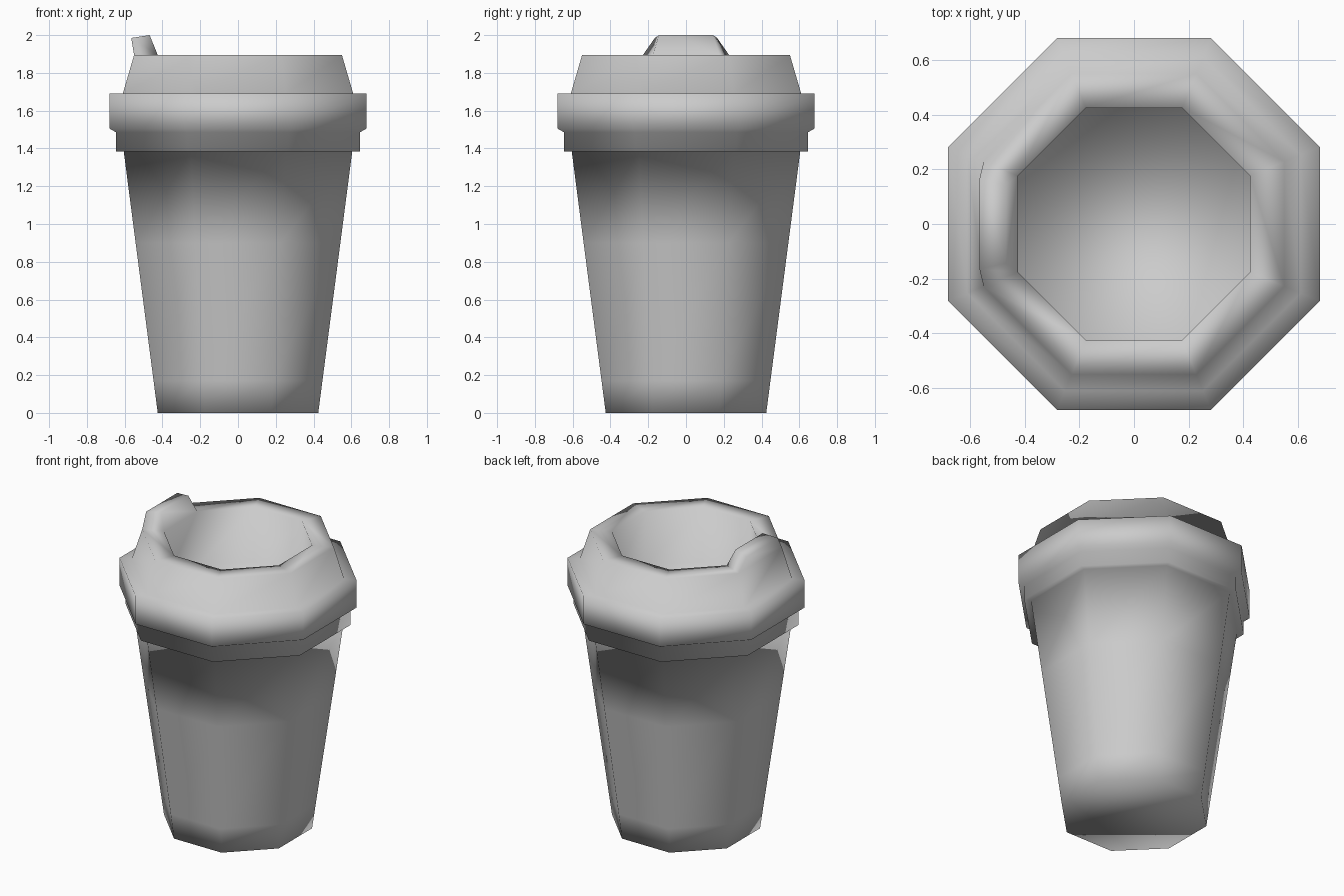
import bpy, bmesh
from math import cos, sin, pi

if "Cube" in bpy.data.objects:
    bpy.data.objects.remove(bpy.data.objects["Cube"])

SIDES = 8

# (distance to flat side, height) from the base up over the lid and into its recess
PROFILE = [
    (0.425, 0.0), (0.447, 0.17), (0.542, 0.90), (0.605, 1.385),   # cup wall
    (0.645, 1.385), (0.645, 1.485), (0.68, 1.505), (0.68, 1.69),  # lid skirt and band
    (0.61, 1.69), (0.55, 1.895),                                  # sloped lid collar
    (0.425, 1.895), (0.425, 1.53),                                # rim and recess wall
]


def ring(bm, apothem, z):
    r = apothem / cos(pi / SIDES)
    return [bm.verts.new((r * cos(a), r * sin(a), z))
            for a in (2 * pi * (i + 0.5) / SIDES for i in range(SIDES))]


# Octagonal cup and lid as one continuous skin
bm = bmesh.new()
rings = [ring(bm, a, z) for a, z in PROFILE]
rim_faces = []
for k, (low, high) in enumerate(zip(rings, rings[1:])):
    for i in range(SIDES):
        j = (i + 1) % SIDES
        face = bm.faces.new((low[i], low[j], high[j], high[i]))
        if PROFILE[k] == (0.55, 1.895):
            rim_faces.append(face)
bm.faces.new(rings[0][::-1])
bm.faces.new(rings[-1])

# Drinking spout: raise and taper the left rim face
spout_base = min(rim_faces, key=lambda f: f.calc_center_median().x)
spout_top = bmesh.ops.extrude_discrete_faces(bm, faces=[spout_base])["faces"][0]
for v in spout_top.verts:
    side = 1 if v.co.y > 0 else -1
    if v.co.x < -0.5:
        v.co = (-0.565, side * 0.165, 1.985)
    else:
        v.co = (-0.468, side * 0.143, 2.0)

bmesh.ops.recalc_face_normals(bm, faces=bm.faces)
for f in bm.faces:
    f.smooth = True

mesh = bpy.data.meshes.new("cup_with_lid")
bm.to_mesh(mesh)
bm.free()
cup = bpy.data.objects.new("cup_with_lid", mesh)
bpy.context.collection.objects.link(cup)
